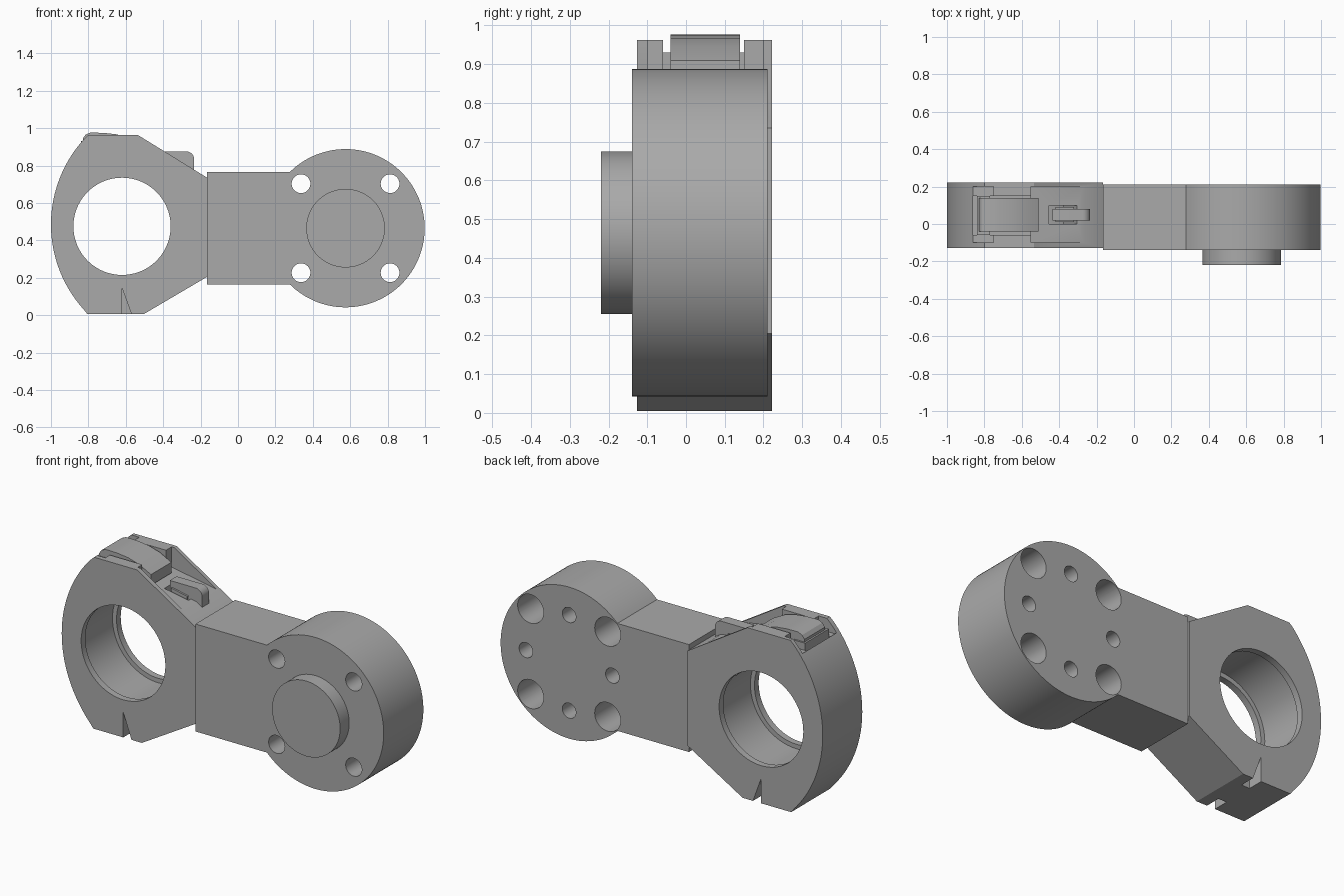
import bpy, bmesh, math
from math import sin, cos, pi

if "Cube" in bpy.data.objects:
    bpy.data.objects.remove(bpy.data.objects["Cube"], do_unlink=True)

grey = bpy.data.materials.new("plain grey")
grey.use_nodes = True
colour = (0.4, 0.4, 0.4, 1)
grey.diffuse_color = colour
grey.node_tree.nodes["Principled BSDF"].inputs["Base Color"].default_value = colour


def prism(name, outline, y0, y1):
    """Extrude an (x, z) outline from y0 to y1."""
    bm = bmesh.new()
    face = bm.faces.new([bm.verts.new((x, y0, z)) for x, z in outline])
    grown = bmesh.ops.extrude_face_region(bm, geom=[face])["geom"]
    moved = [v for v in grown if isinstance(v, bmesh.types.BMVert)]
    bmesh.ops.translate(bm, verts=moved, vec=(0, y1 - y0, 0))
    bmesh.ops.recalc_face_normals(bm, faces=bm.faces)
    mesh = bpy.data.meshes.new(name)
    bm.to_mesh(mesh)
    bm.free()
    mesh.materials.append(grey)
    obj = bpy.data.objects.new(name, mesh)
    bpy.context.collection.objects.link(obj)
    return obj


def arc(x, z, r, start, end, count):
    steps = [start + (end - start) * i / count for i in range(count + 1)]
    return [(x + r * cos(a), z + r * sin(a)) for a in steps]


def disc(name, x, z, r, y0, y1, count=48):
    return prism(name, arc(x, z, r, 0, 2 * pi, count)[:-1], y0, y1)


def box(name, x0, x1, y0, y1, z0, z1):
    return prism(name, [(x0, z0), (x1, z0), (x1, z1), (x0, z1)], y0, y1)


def cut(target, cutter):
    """Subtract the cutter, bake the result and discard the cutter."""
    cutter.hide_render = True
    mod = target.modifiers.new("cut", "BOOLEAN")
    mod.operation = "DIFFERENCE"
    mod.solver = "EXACT"
    mod.object = cutter
    graph = bpy.context.evaluated_depsgraph_get()
    baked = bpy.data.meshes.new_from_object(target.evaluated_get(graph))
    target.modifiers.clear()
    target.data = baked
    bpy.data.objects.remove(cutter, do_unlink=True)


# Pivot block: square neck running into a round head
PX, PZ, PR = 0.575, 0.465, 0.423
front, back = -0.14, 0.21
lead = pi - math.asin(0.3 / PR)
head = arc(PX, PZ, PR, -lead, lead, 96)
pivot = prism("pivot_block", head + [(-0.165, 0.765), (-0.165, 0.165)], front, back)

# Four counterbored bolt holes
for sx in (-1, 1):
    for sz in (-1, 1):
        x, z = PX + sx * 0.238, PZ + sz * 0.238
        cut(pivot, disc("bolt_cutter", x, z, 0.05, -0.3, 0.3))
        cut(pivot, disc("bore_cutter", x, z, 0.08, -0.02, 0.3))

# Four small blind holes in the back
for i in range(4):
    a = i * pi / 2
    cut(pivot, disc("blind_cutter", PX + 0.267 * cos(a), PZ + 0.267 * sin(a), 0.042, 0.05, 0.3))

boss = disc("front_boss", PX, PZ, 0.21, -0.22, front, 96)

# Clamp body: bowed outer side, flat top and bottom, tapering to the neck
CX, CZ = -0.62, 0.475
swing = math.asin(0.455 / 0.678)
outline = arc(-0.322, 0.485, 0.678, pi - swing, pi + swing, 48)
outline += [(-0.805, 0.005), (-0.505, 0.005), (-0.165, 0.205),
            (-0.165, 0.735), (-0.535, 0.963), (-0.80, 0.963)]
clamp = prism("clamp_body", outline, -0.127, 0.222)

# Bore with a lip at each end
cut(clamp, disc("hole_cutter", CX, CZ, 0.26, -0.3, 0.3, 96))
cut(clamp, disc("groove_cutter", CX, CZ, 0.285, -0.09, 0.185, 96))

# Hinge slit, bridged in the middle
for y0, y1 in ((-0.3, -0.04), (0.135, 0.4)):
    cut(clamp, prism("slit_cutter", [(CX, 0.145), (CX, -0.02), (-0.56, -0.02)], y0, y1))

# Pocket for the closing catch and the sloping recess beside it
cut(clamp, box("catch_cutter", -0.86, -0.53, -0.06, 0.15, 0.86, 1.1))
cut(clamp, box("cross_cutter", -0.86, -0.75, -0.10, 0.20, 0.89, 1.1))
cut(clamp, prism("recess_cutter", [(-0.27, 0.8), (-0.55, 0.85), (-0.55, 1.1), (-0.27, 1.1)], -0.10, 0.20))

# Opening from the recess down into the bore
cut(clamp, prism("tooth_cutter", [(-0.45, 0.9), (-0.30, 0.82), (-0.40, 0.56), (-0.47, 0.62)], 0.0, 0.10))

# Curved catch band and its cross bar
catch = prism("catch_band", [(-0.83, 0.87), (-0.83, 0.945), (-0.815, 0.965), (-0.79, 0.976),
                             (-0.72, 0.975), (-0.65, 0.967), (-0.58, 0.947), (-0.51, 0.91),
                             (-0.51, 0.85), (-0.6, 0.85)], -0.04, 0.14)
bar = box("catch_cross_bar", -0.84, -0.77, -0.06, 0.15, 0.86, 0.93)

# Locking lever: fin with a rounded tip, and the tooth below it
tip = arc(-0.275, 0.835, 0.04, pi / 2, 0, 10)
fin = prism("lever_fin", [(-0.435, 0.81), (-0.435, 0.875)] + tip + [(-0.235, 0.775), (-0.27, 0.79)], 0.02, 0.08)
tooth = prism("lever_tooth", [(-0.42, 0.84), (-0.32, 0.82), (-0.37, 0.60), (-0.41, 0.64)], 0.01, 0.09)

# Smooth the round surfaces, keep edges sharp
parts = (pivot, boss, clamp, catch, bar, fin, tooth)
bpy.ops.object.select_all(action="DESELECT")
for part in parts:
    part.select_set(True)
bpy.context.view_layer.objects.active = pivot
bpy.ops.object.shade_smooth_by_angle(angle=math.radians(25))
